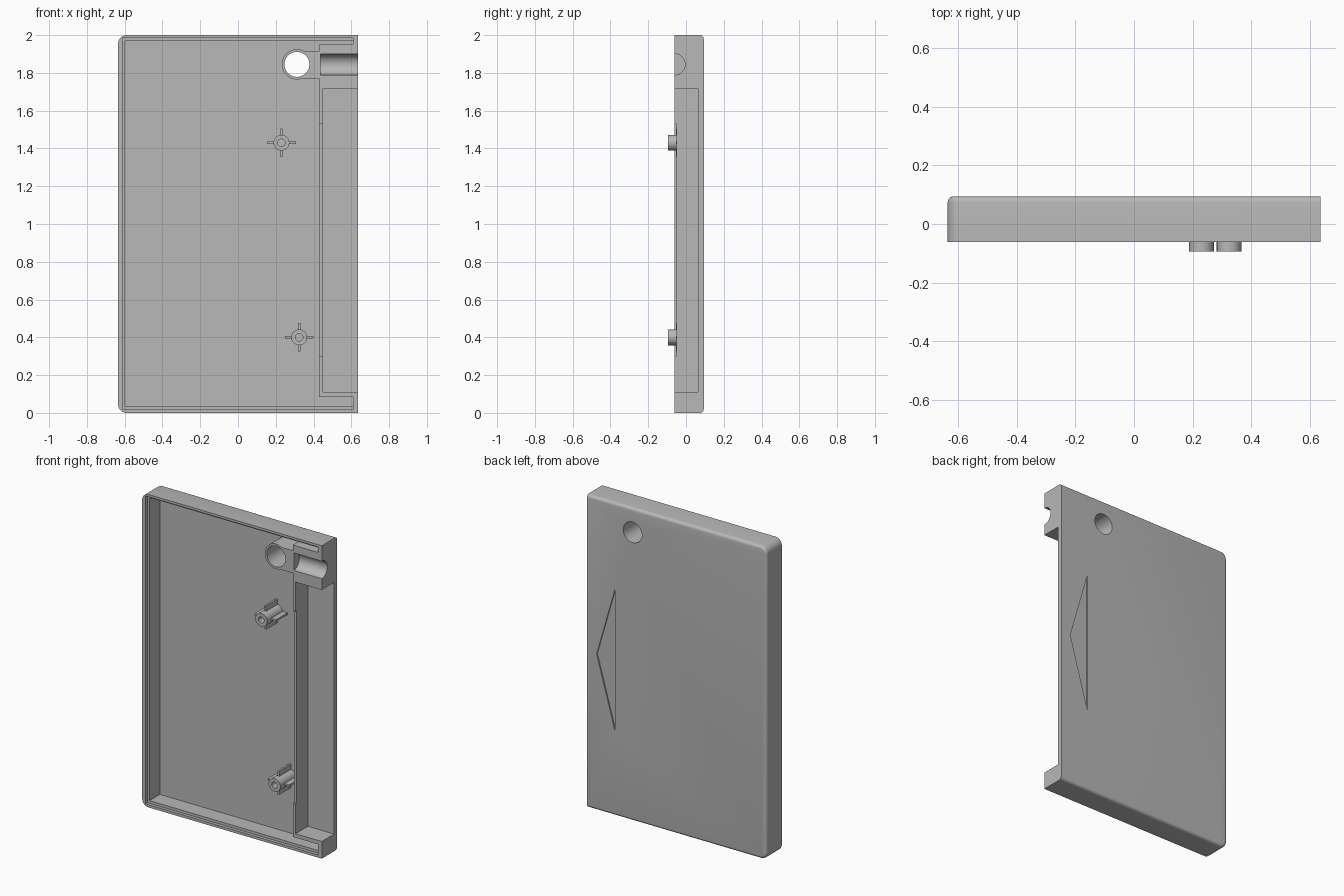
import bpy, bmesh, math
from mathutils import Matrix

old = bpy.data.objects.get("Cube")
if old:
    bpy.data.objects.remove(old)

FRONT, BACK, FLOOR = -0.061, 0.094, 0.063
SIDE = 0.635

grey = bpy.data.materials.new("plain grey")
grey.use_nodes = True
grey.diffuse_color = (0.48, 0.48, 0.48, 1)
grey.node_tree.nodes["Principled BSDF"].inputs["Base Color"].default_value = grey.diffuse_color


def finish(name, bm):
    bmesh.ops.recalc_face_normals(bm, faces=bm.faces)
    mesh = bpy.data.meshes.new(name)
    bm.to_mesh(mesh)
    bm.free()
    mesh.materials.append(grey)
    ob = bpy.data.objects.new(name, mesh)
    bpy.context.collection.objects.link(ob)
    return ob


def prism(name, outline, y0, y1, bevel=0):
    """Extrude an (x, z) outline along y, optionally rounding its back rim."""
    bm = bmesh.new()
    face = bm.faces.new([bm.verts.new((x, y0, z)) for x, z in outline])
    new = bmesh.ops.extrude_face_region(bm, geom=[face])["geom"]
    for v in new:
        if isinstance(v, bmesh.types.BMVert):
            v.co.y = y1
    if bevel:
        rim = [e for e in bm.edges if all(abs(v.co.y - y1) < 1e-5 for v in e.verts)]
        bmesh.ops.bevel(bm, geom=rim, offset=bevel, segments=5, profile=0.5, affect='EDGES')
    return finish(name, bm)


def box(name, x0, x1, y0, y1, z0, z1):
    return prism(name, [(x0, z0), (x1, z0), (x1, z1), (x0, z1)], y0, y1)


def cylinder(name, x, y, z, radius, length, axis='Y', sides=48):
    bm = bmesh.new()
    turn = Matrix.Rotation(math.pi / 2, 4, 'X' if axis == 'Y' else 'Y')
    bmesh.ops.create_cone(bm, cap_ends=True, segments=sides, radius1=radius, radius2=radius,
                          depth=length, matrix=Matrix.Translation((x, y, z)) @ turn)
    return finish(name, bm)


def combine(target, tool, operation='DIFFERENCE'):
    mod = target.modifiers.new("combine", 'BOOLEAN')
    mod.operation, mod.solver, mod.object = operation, 'EXACT', tool
    bpy.context.view_layer.objects.active = target
    bpy.ops.object.modifier_apply(modifier=mod.name)
    bpy.data.objects.remove(tool)


def rounded_outline(x0, x1, z0, z1, r):
    """Rectangle with rounded corners on its -x side."""
    pts = [(x1, z0), (x1, z1)]
    for cz, start in ((z1 - r, 90), (z0 + r, 180)):
        for i in range(9):
            a = math.radians(start + 90 * i / 8)
            pts.append((x0 + r + r * math.cos(a), cz + r * math.sin(a)))
    return pts


def inner_outline(x0, z0, z1):
    """Main cavity with narrow arms reaching past the end blocks."""
    return [(x0, z0), (0.61, z0), (0.61, 0.085), (0.43, 0.085),
            (0.43, 1.95), (0.61, 1.95), (0.61, z1), (x0, z1)]


# Outer shell, rounded at the back rim and square on the +x side
housing = prism("housing", rounded_outline(-SIDE, 0.75, 0, 2, 0.045), FRONT, BACK, 0.02)
combine(housing, box("trim", SIDE, 1, -1, 1, -1, 3))

# Shallow label recess wrapping round the -x side
recess = box("label_recess", -0.8, 0.36, -0.3, 0.3, 0.25, 1.748)
combine(recess, prism("core", rounded_outline(-SIDE + 0.008, 0.75, -0.3, 2.3, 0.02),
                      -0.5, BACK - 0.008, 0.02))
combine(housing, recess)

# Triangular direction mark in the back
combine(housing, prism("arrow_recess", [(0.436, 1.45), (0.436, 0.54), (0.566, 1.0)],
                       BACK - 0.008, 0.2))

# Stepped lip, main cavity and open side bay
combine(housing, prism("lip", inner_outline(-0.612, 0.017, 1.985), -0.2, FRONT + 0.02))
combine(housing, prism("cavity", inner_outline(-0.597, 0.034, 1.97), -0.2, FLOOR))
combine(housing, box("side_bay", 0.45, 0.8, -0.2, FLOOR, 0.11, 1.718))
combine(housing, box("wall_relief", 0.425, 0.46, -0.2, FRONT + 0.01, 0.3, 1.53))

# Ring boss with its neck, through hole and half-round groove
hole_x, hole_z = 0.312, 1.845
boss = cylinder("boss", hole_x, (FRONT + FLOOR + 0.01) / 2, hole_z, 0.08, FLOOR + 0.01 - FRONT)
combine(boss, box("neck", hole_x, 0.436, FRONT, FLOOR + 0.01, 1.77, 1.914), 'UNION')
combine(housing, boss, 'UNION')
combine(housing, cylinder("through_hole", hole_x, 0, hole_z, 0.066, 1))
combine(housing, cylinder("groove", 0.437 + 0.25, FRONT, hole_z, 0.056, 0.5, 'X'))

# Screw posts with cross ribs
parts = [housing]
for name, x, z in (("upper_post", 0.23, 1.43), ("lower_post", 0.324, 0.4)):
    tip, base = -BACK, FLOOR + 0.005
    post = cylinder(name, x, (tip + base) / 2, z, 0.042, base - tip)
    for w, h in ((0.076, 0.006), (0.006, 0.076)):
        combine(post, box("rib", x - w, x + w, FRONT + 0.008, base, z - h, z + h), 'UNION')
    combine(post, cylinder("screw_hole", x, tip, z, 0.02, 0.2, sides=24))
    parts.append(post)

# Smooth the round surfaces, keep the edges sharp
bpy.ops.object.select_all(action='DESELECT')
for ob in parts:
    ob.select_set(True)
bpy.context.view_layer.objects.active = housing
bpy.ops.object.shade_smooth_by_angle(angle=math.radians(30))
